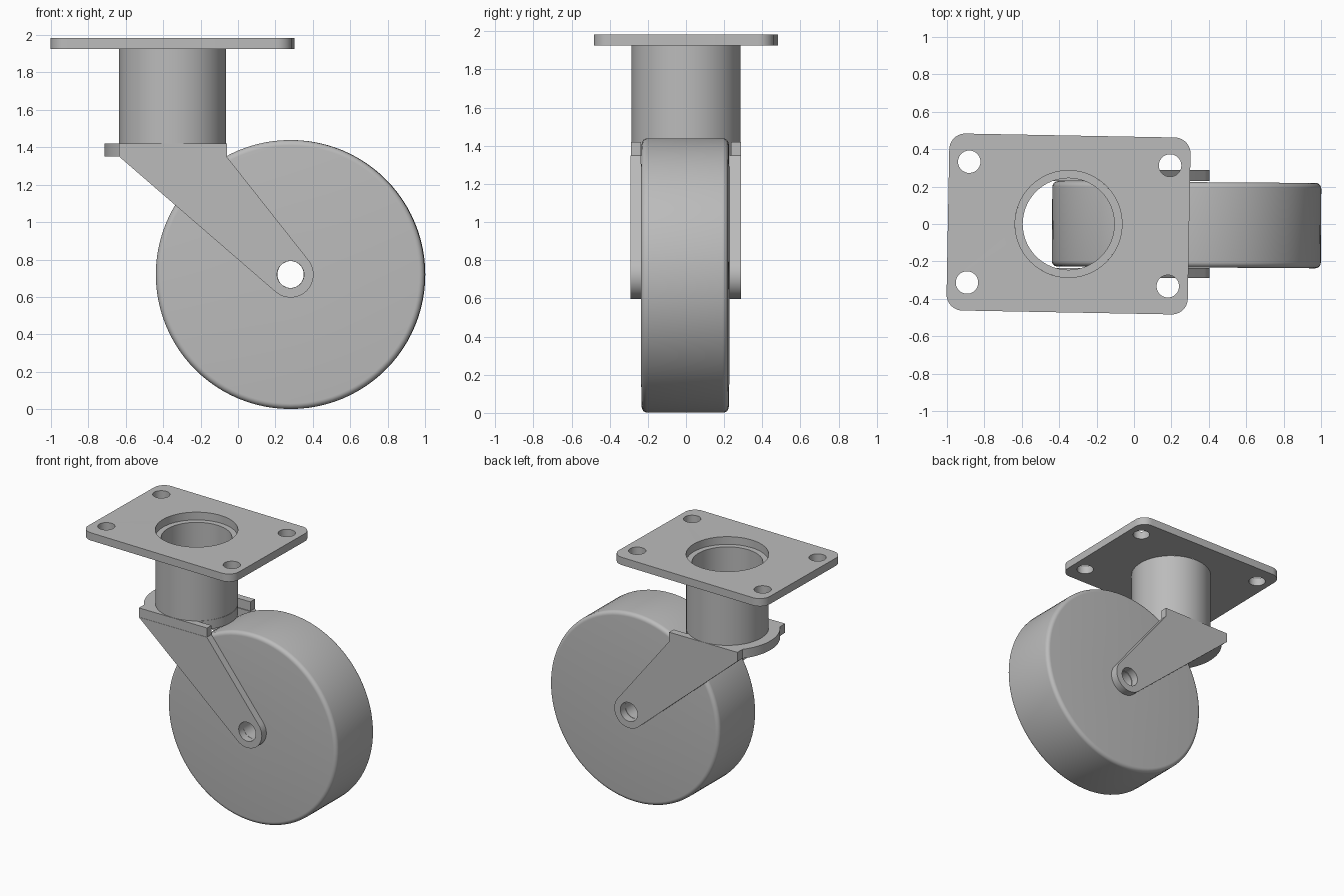
import bpy, bmesh
from math import sin, cos, radians, pi, asin, degrees
from mathutils import Matrix, Vector
from mathutils.geometry import convex_hull_2d

cube = bpy.data.objects.get("Cube")
if cube:
    bpy.data.objects.remove(cube, do_unlink=True)

steel = bpy.data.materials.new("grey steel")
steel.use_nodes = True
GREY = (0.5, 0.5, 0.5, 1)
steel.diffuse_color = GREY
steel.node_tree.nodes["Principled BSDF"].inputs["Base Color"].default_value = GREY

STEM = Vector((-0.35, 0))      # swivel axis in plan
AXLE = Vector((0.281, 0.72))   # wheel axis in side elevation
STEM_R, BORE_R, AXLE_R = 0.286, 0.245, 0.072
ARM_IN, ARM_OUT = 0.235, 0.288


def arc(center, r, start=0, end=360, n=64):
    """Points along an arc; a full circle leaves out its repeated end."""
    count = n if abs(end - start) >= 360 else n + 1
    angles = [radians(start + (end - start) * i / n) for i in range(count)]
    return [(center[0] + r * cos(a), center[1] + r * sin(a)) for a in angles]


def finish(name, bm):
    bmesh.ops.remove_doubles(bm, verts=bm.verts, dist=1e-5)
    bmesh.ops.recalc_face_normals(bm, faces=bm.faces)
    mesh = bpy.data.meshes.new(name)
    bm.to_mesh(mesh)
    bm.free()
    mesh.materials.append(steel)
    mesh.shade_smooth()
    mesh.set_sharp_from_angle(angle=radians(30))
    obj = bpy.data.objects.new(name, mesh)
    bpy.context.collection.objects.link(obj)
    return obj


def extrude_profile(name, loops, low, high, upright=False):
    """Fill an outline with holes and extrude it along z, or along y if upright."""
    curve = bpy.data.curves.new(name, "CURVE")
    curve.dimensions = "2D"
    curve.fill_mode = "BOTH"
    curve.extrude = (high - low) / 2
    for loop in loops:
        spline = curve.splines.new("POLY")
        spline.points.add(len(loop) - 1)
        for point, (x, y) in zip(spline.points, loop):
            point.co = (x, y, 0, 1)
        spline.use_cyclic_u = True
    temp = bpy.data.objects.new(name + " outline", curve)
    mesh = bpy.data.meshes.new_from_object(temp)
    bm = bmesh.new()
    bm.from_mesh(mesh)
    bpy.data.objects.remove(temp)
    bpy.data.curves.remove(curve)
    bpy.data.meshes.remove(mesh)
    middle = (low + high) / 2
    if upright:
        move = Matrix.Translation((0, middle, 0)) @ Matrix.Rotation(pi / 2, 4, "X")
    else:
        move = Matrix.Translation((0, 0, middle))
    bmesh.ops.transform(bm, matrix=move, verts=bm.verts)
    return finish(name, bm)


def turn(obj, angle, x, y=0):
    """Yaw a part slightly about a vertical line."""
    pivot = Matrix.Translation((x, y, 0))
    obj.data.transform(pivot @ Matrix.Rotation(radians(angle), 4, "Z") @ pivot.inverted())


# Mounting plate: rounded rectangle with a stem hole and four bolt holes
half_x, half_y, corner = 0.645, 0.473, 0.085
outline = []
for i, (sx, sy) in enumerate([(1, 1), (-1, 1), (-1, -1), (1, -1)]):
    center = (STEM.x + sx * (half_x - corner), sy * (half_y - corner))
    outline += arc(center, corner, 90 * i, 90 * i + 90, 10)
bolts = [arc((STEM.x + sx * 0.537, sy * 0.323), 0.06, n=40)
         for sx in (-1, 1) for sy in (-1, 1)]
plate = extrude_profile("mounting_plate", [outline, arc(STEM, STEM_R)] + bolts, 1.925, 1.984)
turn(plate, -1.07, STEM.x)

# Hollow swivel stem
extrude_profile("swivel_stem", [arc(STEM, STEM_R), arc(STEM, BORE_R)], 1.42, 1.925)

# Fork crown: round at the back, square ears above the arms
flange_r, back, front = 0.365, -0.635, -0.06
back_angle = degrees(asin(0.226 / flange_r))
ear_angle = degrees(asin(ARM_IN / (STEM_R + 0.002)))
crown = [(front, ARM_OUT), (back, ARM_OUT)]
crown += arc(STEM, flange_r, 180 - back_angle, 180 + back_angle, 30)
crown += [(back, -ARM_OUT), (front, -ARM_OUT), (front, -ARM_IN)]
crown += arc(STEM, STEM_R + 0.002, -ear_angle, ear_angle, 30)
crown += [(front, ARM_IN)]
extrude_profile("fork_crown", [crown, arc(STEM, BORE_R)], 1.35, 1.42)

# Fork arms: tapered down to a round axle end
points = arc(AXLE, 0.123) + [(back, 1.35), (front, 1.35)]
arm = [points[i] for i in convex_hull_2d([Vector(p) for p in points])]
for side, low, high in (("right", -ARM_OUT - 0.002, -ARM_IN), ("left", ARM_IN - 0.006, ARM_OUT)):
    extrude_profile(side + "_fork_arm", [arm, arc(AXLE, AXLE_R)], low, high, upright=True)

# Wheel: turned profile with rounded tread edges and an axle bore
radius, half_w, edge = 0.719, 0.228, 0.03
section = [(AXLE_R, half_w)]
section += arc((radius - edge, half_w - edge), edge, 90, 0, 6)
section += arc((radius - edge, edge - half_w), edge, 0, -90, 6)
section += [(AXLE_R, -half_w)]
bm = bmesh.new()
verts = [bm.verts.new((r, w, 0)) for r, w in section]
edges = [bm.edges.new((verts[i], verts[i - 1])) for i in range(len(verts))]
bmesh.ops.spin(bm, geom=verts + edges, cent=(0, 0, 0), axis=(0, 1, 0),
               angle=2 * pi, steps=96, use_merge=True)
bmesh.ops.translate(bm, verts=bm.verts, vec=(AXLE.x, -0.004, AXLE.y))
wheel = finish("wheel", bm)
turn(wheel, -0.4, AXLE.x)
